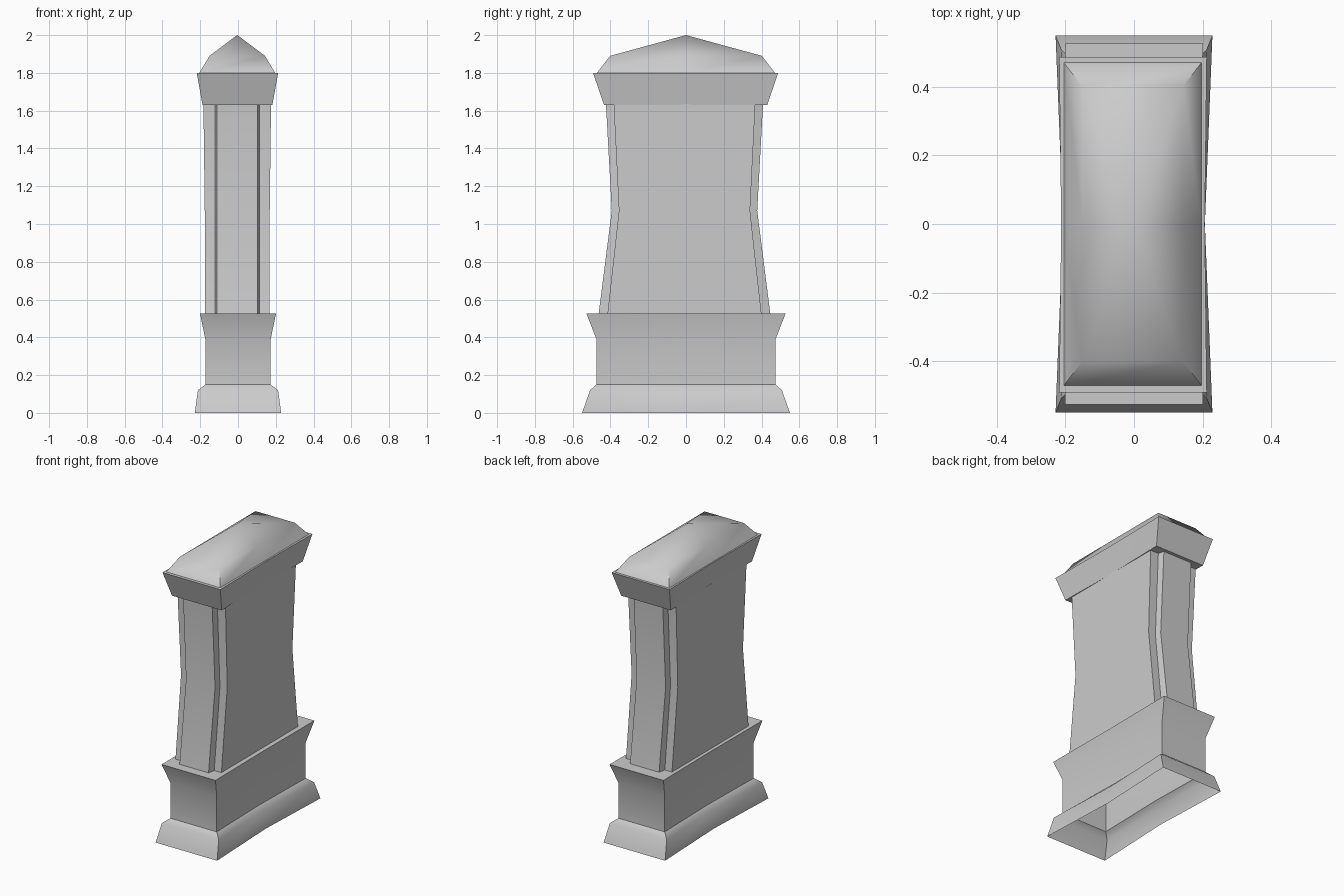
import bpy
import bmesh
from math import radians

cube = bpy.data.objects.get("Cube")
if cube:
    bpy.data.objects.remove(cube, do_unlink=True)

stone = bpy.data.materials.new("grey_stone")
stone.use_nodes = True
colour = (0.6, 0.6, 0.6, 1)
stone.diffuse_color = colour
stone.node_tree.nodes["Principled BSDF"].inputs["Base Color"].default_value = colour


def rectangle(hx, hy, waist=0.0):
    """Outline whose long sides pinch inwards by `waist` at the middle."""
    return [(-hx, -hy), (hx, -hy), (hx - waist, 0),
            (hx, hy), (-hx, hy), (-hx + waist, 0)]


def loft(name, rings, offset=(0, 0), bottom=True, top=True, apex=None):
    """Skin a stack of (z, outline) rings, closed flat or to a point."""
    bm = bmesh.new()
    loops = [[bm.verts.new((x + offset[0], y + offset[1], z)) for x, y in outline]
             for z, outline in rings]
    n = len(loops[0])
    for low, high in zip(loops, loops[1:]):
        for i in range(n):
            j = (i + 1) % n
            bm.faces.new((low[i], low[j], high[j], high[i]))
    if bottom:
        bm.faces.new(loops[0][::-1])
    if apex is not None:
        tip = bm.verts.new((offset[0], offset[1], apex))
        for i in range(n):
            bm.faces.new((loops[-1][i], loops[-1][(i + 1) % n], tip))
    elif top:
        bm.faces.new(loops[-1])
    mesh = bpy.data.meshes.new(name)
    bm.to_mesh(mesh)
    bm.free()
    mesh.materials.append(stone)
    obj = bpy.data.objects.new(name, mesh)
    bpy.context.collection.objects.link(obj)
    bpy.ops.object.select_all(action='DESELECT')
    obj.select_set(True)
    bpy.context.view_layer.objects.active = obj
    bpy.ops.object.shade_smooth_by_angle(angle=radians(46))
    return obj


# Flared foot and plinth, hollow underneath
loft("plinth", [
    (0.00, rectangle(0.229, 0.55, 0.022)),
    (0.12, rectangle(0.212, 0.508, 0.02)),
    (0.15, rectangle(0.173, 0.474, 0.01)),
    (0.39, rectangle(0.173, 0.474, 0.008)),
    (0.525, rectangle(0.201, 0.527, 0.004)),
], bottom=False)


def shaft_outline(hx, slab_y, core_y):
    """Plus-shaped section: side slabs around a longer central core."""
    quarter = [(0.108, core_y), (0.118, slab_y), (hx, slab_y)]
    right = [(x, -y) for x, y in quarter] + quarter[::-1]
    return right + [(-x, -y) for x, y in right]


# Waisted shaft
loft("shaft", [
    (0.52, shaft_outline(0.171, 0.408, 0.455)),
    (1.07, shaft_outline(0.172, 0.347, 0.385)),
    (1.64, shaft_outline(0.179, 0.375, 0.416)),
], offset=(-0.004, -0.008))

# Flared cornice
loft("cornice", [
    (1.63, rectangle(0.185, 0.432, 0.008)),
    (1.80, rectangle(0.2155, 0.49, 0.006)),
], offset=(-0.003, -0.002))

# Softly pointed roof
loft("roof", [
    (1.80, rectangle(0.201, 0.471)),
    (1.89, rectangle(0.147, 0.402)),
], offset=(-0.004, 0), bottom=False, apex=2.0)
